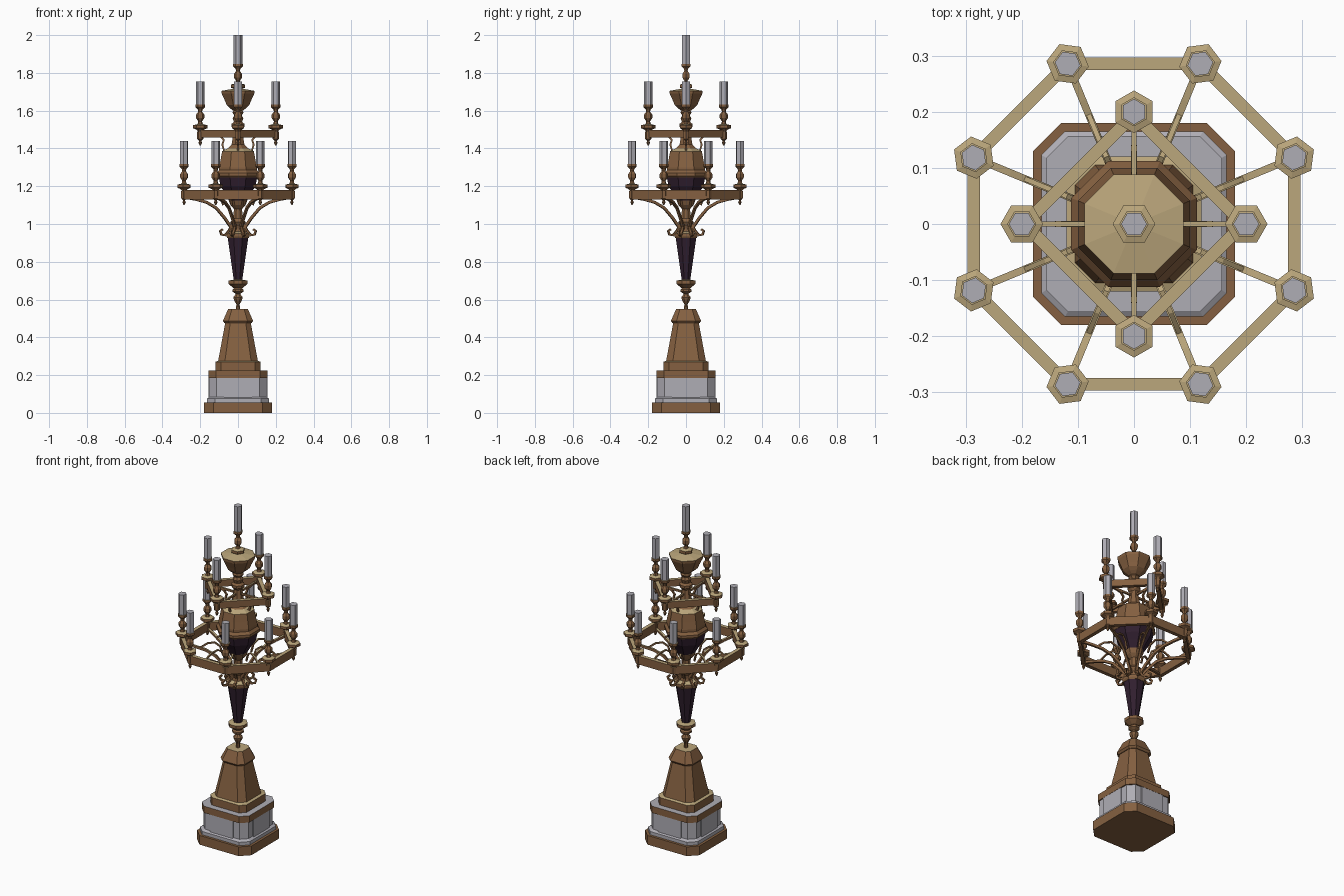
import bpy, bmesh, math
from mathutils import Vector

if "Cube" in bpy.data.objects:
    bpy.data.objects.remove(bpy.data.objects["Cube"])


def material(name, rgb):
    m = bpy.data.materials.new(name)
    m.diffuse_color = (*rgb, 1)
    m.use_nodes = True
    m.node_tree.nodes["Principled BSDF"].inputs["Base Color"].default_value = m.diffuse_color
    return m


BRONZE = material("bronze", (0.235, 0.118, 0.052))
GOLD = material("pale_gold", (0.50, 0.385, 0.20))
STONE = material("grey_white", (0.43, 0.42, 0.46))
PURPLE = material("dark_purple", (0.030, 0.014, 0.028))


def loft(name, rings, mats, rule=None):
    """Skin a list of closed point rings, cap both ends."""
    bm = bmesh.new()
    vr = [[bm.verts.new(p) for p in r] for r in rings]
    n = len(rings[0])
    for a, b in zip(vr, vr[1:]):
        for i in range(n):
            j = (i + 1) % n
            bm.faces.new((a[i], a[j], b[j], b[i]))
    bm.faces.new(vr[0][::-1])
    bm.faces.new(vr[-1])
    bmesh.ops.recalc_face_normals(bm, faces=bm.faces[:])
    bm.normal_update()
    if rule:
        for f in bm.faces:
            f.material_index = rule(f)
    me = bpy.data.meshes.new(name)
    bm.to_mesh(me)
    bm.free()
    for m in mats:
        me.materials.append(m)
    ob = bpy.data.objects.new(name, me)
    bpy.context.collection.objects.link(ob)
    return ob


def gilded(f):
    # faces that look up are pale gold
    return 1 if f.normal.z > 0.8 else 0


def lathe(name, profile, seg=8, rot=math.pi / 8, at=(0, 0, 0), mats=(BRONZE, GOLD), rule=gilded):
    # radii of the eight-sided parts are given across the flats
    k = 1 / math.cos(math.pi / 8) if seg == 8 else 1
    rings = [[(at[0] + r * k * math.cos(rot + 2 * math.pi * i / seg),
               at[1] + r * k * math.sin(rot + 2 * math.pi * i / seg), at[2] + z)
              for i in range(seg)] for r, z in profile]
    return loft(name, rings, mats, rule)


def block(name, levels, mats, rule=None):
    """Square stack with cut corners; levels are (half width, corner cut, z)."""
    rings = []
    for h, c, z in levels:
        q = h - c
        rings.append([(h, -q, z), (h, q, z), (q, h, z), (-q, h, z),
                      (-h, q, z), (-h, -q, z), (-q, -h, z), (q, -h, z)])
    return loft(name, rings, mats, rule)


def bar(name, path, width, height):
    """Rectangular bar along a path lying in a vertical plane."""
    pts = [Vector(p) for p in path]
    flat = pts[-1] - pts[0]
    side = Vector((-flat.y, flat.x, 0)).normalized() * width / 2
    rings = []
    for i, p in enumerate(pts):
        t = (pts[min(i + 1, len(pts) - 1)] - pts[max(i - 1, 0)]).normalized()
        up = t.cross(side).normalized() * height / 2
        rings.append([p + side + up, p - side + up, p - side - up, p + side - up])
    return loft(name, rings, (BRONZE, GOLD), gilded)


def polar(r, a, z):
    return (r * math.cos(a), r * math.sin(a), z)


# stepped base
block("plinth", [(.18, .05, 0), (.18, .05, .055)], (BRONZE,))
block("stone_foot", [(.165, .042, .055), (.165, .042, .075), (.15, .036, .085)], (STONE,))
block("stone_die", [(.15, .036, .08), (.15, .036, .185)], (STONE,))
for i in range(4):
    a = i * math.pi / 2
    bar_pts = [polar(.150, a, .1325), polar(.156, a, .1325)]
    ob = bar("stone_panel", bar_pts, .15, .105)
    ob.data.materials.clear()
    ob.data.materials.append(STONE)
    for p in ob.data.polygons:
        p.material_index = 0
block("base_cornice", [(.157, .04, .185), (.157, .04, .225)], (BRONZE, STONE), gilded)
block("pedestal_foot", [(.12, .03, .225), (.12, .03, .27), (.106, .03, .275)], (BRONZE, GOLD), gilded)
block("pedestal", [(.106, .036, .27), (.066, .026, .485)], (BRONZE,))
block("pedestal_cap", [(.072, .028, .475), (.08, .03, .487), (.052, .02, .55)], (BRONZE, GOLD), gilded)

# stem
lathe("lower_knop", [(.010, .55), (.009, .575), (.022, .60), (.025, .612), (.012, .63), (.030, .642),
                     (.030, .652), (.022, .66), (.050, .682), (.050, .70), (.024, .705)])
lathe("purple_stem", [(.022, .70), (.055, .93)], mats=(PURPLE,), rule=None)
lathe("stem_collar", [(.056, .925), (.062, .935), (.062, .95), (.034, .96), (.030, .99), (.042, 1.01),
                      (.024, 1.03), (.022, 1.08), (.040, 1.10), (.050, 1.125)])

# vase in the middle
lathe("purple_bowl", [(.045, 1.12), (.07, 1.165), (.092, 1.20), (.102, 1.25)], mats=(PURPLE,), rule=None)
lathe("vase_body", [(.102, 1.245), (.112, 1.255), (.112, 1.27), (.100, 1.285), (.100, 1.30), (.092, 1.34),
                    (.084, 1.385), (.055, 1.40), (.034, 1.42), (.026, 1.47), (.022, 1.50), (.034, 1.515),
                    (.034, 1.53), (.022, 1.54), (.028, 1.56), (.020, 1.575), (.030, 1.59), (.022, 1.605)])
lathe("top_bowl", [(.026, 1.60), (.045, 1.615), (.060, 1.63), (.068, 1.65), (.086, 1.69), (.088, 1.705),
                   (.030, 1.715)])


def candle_stick(r, a, z, length, pendant=True):
    at = polar(r, a, z)
    lathe("candle_stick", [(.012, -.005), (.020, .005), (.038, .012), (.038, .028), (.014, .034), (.010, .048),
                           (.022, .066), (.022, .084), (.010, .10), (.013, .112), (.026, .124), (.026, .138),
                           (.018, .139)], 6, a, at)
    lathe("candle", [(.023, .135), (.023, .135 + length)], 6, a, at, (STONE,), None)
    if pendant:
        lathe("pendant", [(.003, -.08), (.010, -.064), (.005, -.055), (.016, -.045), (.018, -.005)], 6, a, at)


candle_stick(0, 0, 1.71, .155, False)

# lower ring with eight lights
for i in range(8):
    a, b = math.pi / 8 + i * math.pi / 4, math.pi / 8 + (i + 1) * math.pi / 4
    bar("lower_ring_bar", [polar(.309, a, 1.155), polar(.309, b, 1.155)], .022, .05)
    candle_stick(.309, a, 1.18, .125)
    # curved arm from stem to ring
    bar("lower_arm", [polar(r, a, z) for r, z in
                      ((.035, .975), (.075, 1.03), (.125, 1.085), (.18, 1.115), (.24, 1.13), (.30, 1.14))],
        .013, .014)
    # scroll between arm and ring
    bar("lower_scroll", [polar(r, a, z) for r, z in
                         ((.085, 1.10), (.10, 1.145), (.13, 1.165), (.17, 1.155), (.21, 1.125))], .009, .009)
    # hook at the collar
    bar("collar_hook", [polar(r, a, z) for r, z in
                        ((.035, 1.0), (.052, .965), (.075, .94), (.096, .945), (.102, .962), (.088, .972))],
        .011, .011)

# upper ring with four lights
for i in range(4):
    a, b = i * math.pi / 2, (i + 1) * math.pi / 2
    bar("upper_ring_bar", [polar(.195, a, 1.478), polar(.195, b, 1.478)], .022, .04)
    candle_stick(.2, a, 1.495, .125)
    bar("upper_spoke", [polar(.02, a, 1.475), polar(.19, a, 1.475)], .009, .012)
    # scroll from vase shoulder to ring
    bar("upper_scroll", [polar(r, a, z) for r, z in
                         ((.05, 1.39), (.075, 1.392), (.083, 1.42), (.075, 1.445), (.095, 1.467), (.14, 1.475))],
        .010, .010)
